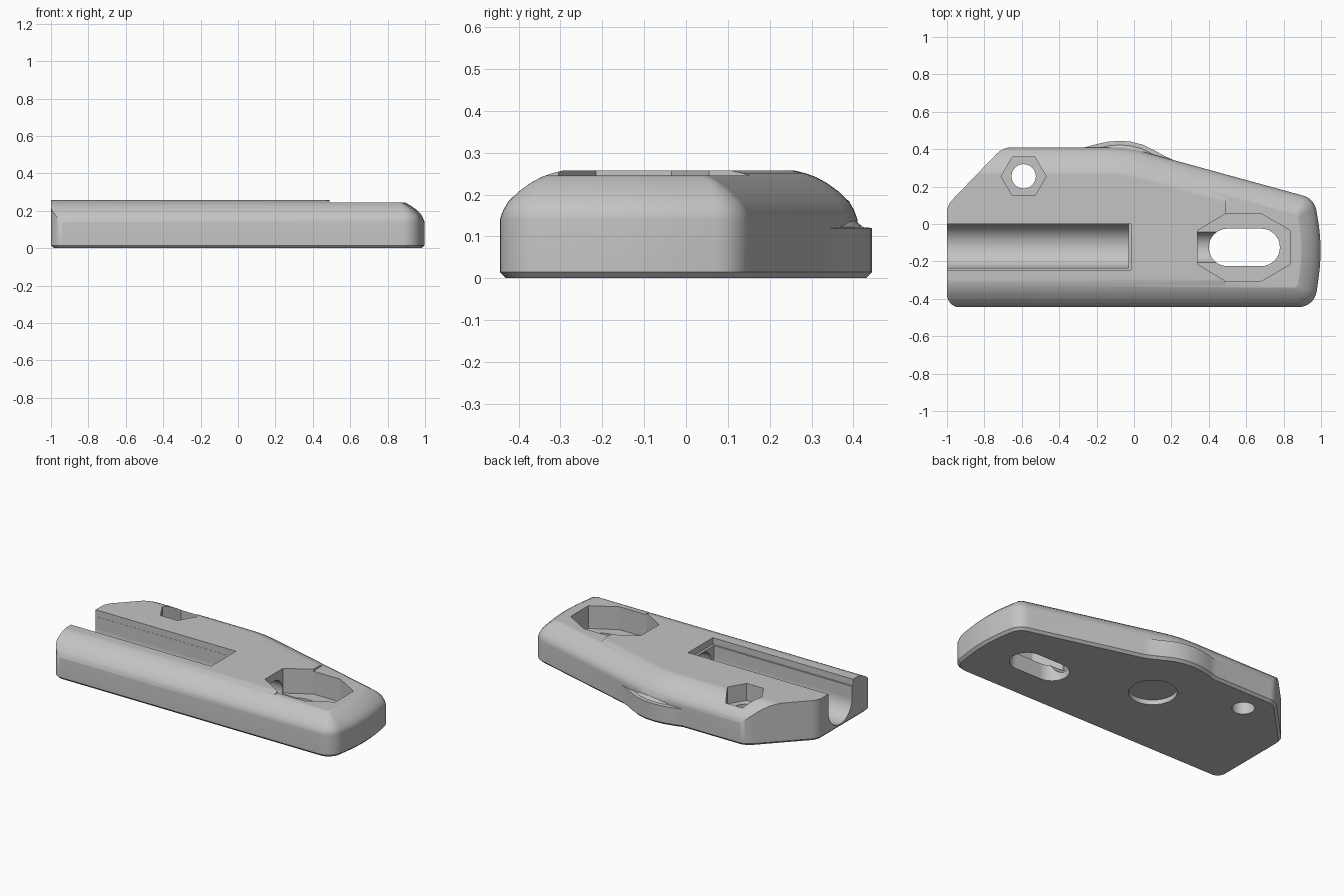
import bpy, bmesh, math
from mathutils import Vector, Matrix

cube = bpy.data.objects.get("Cube")
if cube:
    bpy.data.objects.remove(cube, do_unlink=True)

grey = bpy.data.materials.new("plain grey")
grey.use_nodes = True
GREY = (0.55, 0.55, 0.55, 1)
grey.diffuse_color = GREY
grey.node_tree.nodes["Principled BSDF"].inputs["Base Color"].default_value = GREY


def outline(ctrl, d=0.0, seg=8):
    """Counter-clockwise (x, y, radius) corners, inset by d and then rounded."""
    pts = [Vector(c[:2]) for c in ctrl]
    n = len(pts)
    inset = []
    for i, p in enumerate(pts):
        a = (p - pts[i - 1]).normalized()
        b = (pts[(i + 1) % n] - p).normalized()
        na, nb = Vector((-a.y, a.x)), Vector((-b.y, b.x))
        inset.append(p + (na + nb) * (d / (1 + na.dot(nb))))
    ring = []
    for i, p in enumerate(inset):
        r = ctrl[i][2] if len(ctrl[i]) > 2 else 0
        if not r:
            ring.append(p)
            continue
        r = max(r - d, 0.03)
        u = (inset[i - 1] - p).normalized()
        v = (inset[(i + 1) % n] - p).normalized()
        theta = u.angle(v)
        c = p + (u + v).normalized() * (r / math.sin(theta / 2))
        arm = p + u * (r / math.tan(theta / 2)) - c
        for k in range(seg + 1):
            ring.append(c + Matrix.Rotation((math.pi - theta) * k / seg, 2) @ arm)
    return ring


def loft(name, ctrl, profile):
    """Stack inset copies of an outline; profile holds (inset, z)."""
    bm = bmesh.new()
    rings = [[bm.verts.new((p.x, p.y, z)) for p in outline(ctrl, d)] for d, z in profile]
    n = len(rings[0])
    for lo, hi in zip(rings, rings[1:]):
        for i in range(n):
            j = (i + 1) % n
            bm.faces.new((lo[i], lo[j], hi[j], hi[i]))
    bm.faces.new(rings[0][::-1])
    bm.faces.new(rings[-1])
    bmesh.ops.recalc_face_normals(bm, faces=bm.faces)
    mesh = bpy.data.meshes.new(name)
    bm.to_mesh(mesh)
    bm.free()
    mesh.materials.append(grey)
    ob = bpy.data.objects.new(name, mesh)
    bpy.context.collection.objects.link(ob)
    return ob


def prism(name, ctrl, z0, z1):
    return loft(name, ctrl, [(0, z0), (0, z1)])


def box(name, x0, x1, y0, y1, z0, z1):
    return prism(name, [(x0, y0), (x1, y0), (x1, y1), (x0, y1)], z0, z1)


def circle(x, y, r, n):
    return [(x + r * math.cos(math.tau * k / n), y + r * math.sin(math.tau * k / n))
            for k in range(n)]


def x_rod(name, x0, x1, y, z, r):
    """Cylinder lying along x."""
    ob = prism(name, circle(0, 0, r, 48), x0, x1)
    ob.data.transform(Matrix(((0, 0, 1, 0), (1, 0, 0, y), (0, 1, 0, z), (0, 0, 0, 1))))
    return ob


def combine(target, tool, operation):
    tool.hide_render = True
    mod = target.modifiers.new("cut", 'BOOLEAN')
    mod.operation, mod.solver, mod.object = operation, 'EXACT', tool
    bpy.context.view_layer.objects.active = target
    bpy.ops.object.modifier_apply(modifier=mod.name)
    bpy.data.objects.remove(tool, do_unlink=True)


# Rounded body, running past the left end so the cut there stays square
FOOT = [(0.015, 0), (0, 0.015)]
SHOULDER = [(0, 0.14), (0.008, 0.162), (0.02, 0.183), (0.045, 0.207), (0.074, 0.228),
            (0.1, 0.242), (0.125, 0.251), (0.15, 0.257)]
body = loft("body", [(-1.4, -0.445), (0.965, -0.445, 0.1), (1.009, -0.13, 1.0),
                     (0.965, 0.135, 0.1), (-0.037, 0.41, 0.8), (-1.4, 0.41)],
            FOOT + SHOULDER)

# Vertical end and diagonal corner
end_trim = loft("end_trim", [(-1, -0.446, 0.07), (1.3, -0.446), (1.3, 0.411),
                             (-0.7, 0.411, 0.12), (-1, 0.1, 0.1)],
                [(0.025, -0.01), (0, 0.015), (0, 0.5)])
combine(body, end_trim, 'INTERSECT')

# Low bulge on the back edge
bulge = loft("bulge", [(-0.32, 0.1), (0.3, 0.1), (0.3, 0.312), (0.22, 0.338), (0.17, 0.36),
                       (0.12, 0.388), (0.05, 0.423), (-0.02, 0.441), (-0.08, 0.445),
                       (-0.14, 0.44), (-0.2, 0.427), (-0.27, 0.408), (-0.32, 0.4)],
             FOOT + [(0, 0.12), (0.022, 0.122), (0.04, 0.138), (0.052, 0.165)])
combine(body, bulge, 'UNION')

# Lowered top at the narrow end
combine(body, box("top_step", 0.49, 1.2, -0.6, 0.6, 0.245, 0.4), 'DIFFERENCE')

# U-shaped channel with a slightly wider mouth, and a bore on to the slot
combine(body, x_rod("channel_round", -1.2, -0.03, -0.118, 0.14, 0.118), 'DIFFERENCE')
combine(body, box("channel_sides", -1.2, -0.03, -0.236, 0, 0.14, 0.4), 'DIFFERENCE')
combine(body, box("channel_mouth", -1.2, -0.015, -0.247, 0.001, 0.215, 0.4), 'DIFFERENCE')
combine(body, x_rod("bore", -0.1, 0.44, -0.125, 0.125, 0.085), 'DIFFERENCE')

# Eight-sided pocket with a long slot through it
pocket = prism("slot_pocket", [(0.34, -0.215), (0.49, -0.305), (0.68, -0.305), (0.835, -0.215),
                               (0.835, -0.035), (0.68, 0.055), (0.49, 0.055), (0.34, -0.035)],
               0.1, 0.4)
combine(body, pocket, 'DIFFERENCE')
slot = prism("slot", [(0.4, -0.225, 0.099), (0.78, -0.225, 0.099),
                      (0.78, -0.025, 0.099), (0.4, -0.025, 0.099)], -0.1, 0.4)
combine(body, slot, 'DIFFERENCE')

# Six-sided pocket with a round hole
combine(body, prism("hex_pocket", circle(-0.59, 0.255, 0.12, 6), 0.15, 0.4), 'DIFFERENCE')
combine(body, prism("round_hole", circle(-0.59, 0.255, 0.065, 32), -0.1, 0.4), 'DIFFERENCE')

# Shallow round recess underneath
combine(body, prism("base_recess", circle(-0.085, 0.063, 0.137, 48), -0.1, 0.03), 'DIFFERENCE')

# Smooth shading with sharp edges kept
bpy.ops.object.select_all(action='DESELECT')
body.select_set(True)
bpy.context.view_layer.objects.active = body
bpy.ops.object.shade_smooth_by_angle(angle=math.radians(28))
weighted = body.modifiers.new("even_normals", 'WEIGHTED_NORMAL')
weighted.keep_sharp = True
